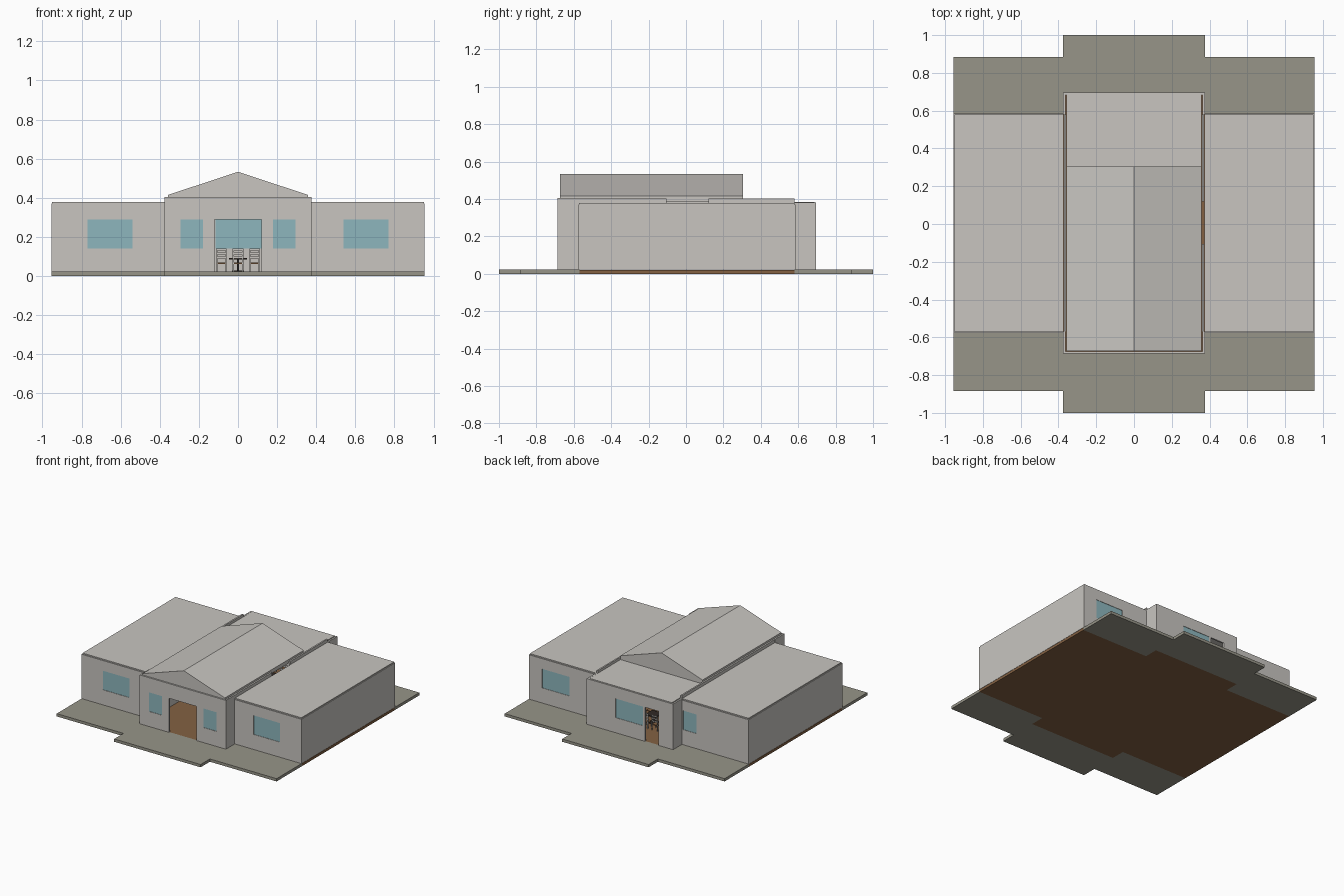
import bpy, bmesh
from mathutils import Vector

cube = bpy.data.objects.get("Cube")
if cube:
    bpy.data.objects.remove(cube, do_unlink=True)


def material(name, colour):
    m = bpy.data.materials.new(name)
    m.use_nodes = True
    m.diffuse_color = (*colour, 1)
    bsdf = m.node_tree.nodes["Principled BSDF"]
    bsdf.inputs["Base Color"].default_value = (*colour, 1)
    bsdf.inputs["Roughness"].default_value = 0.8
    return m


PLASTER = material("plaster", (0.58, 0.56, 0.53))
PAVING = material("paving", (0.31, 0.30, 0.25))
GLASS = material("window glass", (0.27, 0.47, 0.51))
WOOD = material("wood floor", (0.23, 0.12, 0.055))
DARK = material("dark table", (0.03, 0.022, 0.018))
T = 0.012  # wall thickness
FLOOR = 0.022
SILL, HEAD = 0.14, 0.29


def finish(name, bm, mat):
    bmesh.ops.recalc_face_normals(bm, faces=bm.faces)
    mesh = bpy.data.meshes.new(name)
    bm.to_mesh(mesh)
    bm.free()
    mesh.materials.append(mat)
    ob = bpy.data.objects.new(name, mesh)
    bpy.context.collection.objects.link(ob)
    return ob


def add_box(bm, lo, hi):
    lo, hi = Vector(lo), Vector(hi)
    verts = bmesh.ops.create_cube(bm, size=1)["verts"]
    for v in verts:
        v.co = (lo + hi) / 2 + v.co * (hi - lo)


def box(name, lo, hi, mat):
    bm = bmesh.new()
    add_box(bm, lo, hi)
    return finish(name, bm, mat)


def prism(name, outline, to_3d, depth, mat):
    """Extrude a flat outline along a vector."""
    bm = bmesh.new()
    face = bm.faces.new([bm.verts.new(to_3d(a, b)) for a, b in outline])
    new = bmesh.ops.extrude_face_region(bm, geom=[face])["geom"]
    bmesh.ops.translate(bm, vec=depth,
                        verts=[g for g in new if isinstance(g, bmesh.types.BMVert)])
    return finish(name, bm, mat)


def wall(name, axis, pos, start, end, top, windows=(), doors=()):
    """Wall along x or y with cut openings; windows get a thin pane."""
    holes = [(a, b, SILL, HEAD) for a, b in windows] + list(doors)
    us = sorted({start, end, *(u for h in holes for u in h[:2])})
    zs = sorted({FLOOR, top, *(z for h in holes for z in h[2:])})

    def place(u, z):
        return (u, pos, z) if axis == "x" else (pos, u, z)

    bm = bmesh.new()
    grid = {(u, z): bm.verts.new(place(u, z)) for u in us for z in zs}
    for u0, u1 in zip(us, us[1:]):
        for z0, z1 in zip(zs, zs[1:]):
            u, z = (u0 + u1) / 2, (z0 + z1) / 2
            if not any(a < u < b and c < z < d for a, b, c, d in holes):
                bm.faces.new([grid[k] for k in ((u0, z0), (u1, z0), (u1, z1), (u0, z1))])
    bmesh.ops.delete(bm, geom=[v for v in bm.verts if not v.link_faces], context="VERTS")
    ob = finish(name, bm, PLASTER)
    solid = ob.modifiers.new("thickness", "SOLIDIFY")
    solid.thickness, solid.offset = T, 0
    for i, (a, b) in enumerate(windows):
        box(f"{name}_pane_{i + 1}", (a, pos - 0.003, SILL), (b, pos + 0.003, HEAD), GLASS)


# Plan dimensions
MID, SIDE = 0.369, 0.949
MID_F, MID_B, WING_F, WING_B = -0.68, 0.69, -0.57, 0.58
MID_TOP, REAR_TOP, WING_TOP = 0.405, 0.38, 0.37


def cross(mid, side, y_mid, y_side):
    """Right half of a stepped cross-shaped plan, mirrored to the left."""
    half = [(mid, y_mid[0]), (mid, y_side[0]), (side, y_side[0]),
            (side, y_side[1]), (mid, y_side[1]), (mid, y_mid[1])]
    return half + [(-x, y) for x, y in reversed(half)]


# Floor under the building
prism("floor", cross(MID + T / 2, SIDE + T / 2, (MID_F, MID_B), (WING_F, WING_B)),
      lambda x, y: (x, y, 0), (0, 0, FLOOR - 0.002), WOOD)

# Stepped terraces in front and behind
for label, s, inner_mid, inner_wing in (("front", -1, MID_F, WING_F), ("back", 1, MID_B, WING_B)):
    edge = [(MID + T / 2, inner_mid), (MID + T / 2, inner_wing), (SIDE + T / 2, inner_wing),
            (SIDE + T / 2, s * 0.885), (MID + T / 2, s * 0.885), (MID + T / 2, s)]
    prism(f"{label}_terrace", edge + [(-x, y) for x, y in reversed(edge)],
          lambda x, y: (x, y, 0), (0, 0, FLOOR), PAVING)

# Central hall walls
wall("hall_front_wall", "x", MID_F, -MID - T / 2, MID + T / 2, MID_TOP,
     windows=[(-0.295, -0.18), (0.18, 0.295)], doors=[(-0.12, 0.12, FLOOR, HEAD)])
wall("hall_back_wall", "x", MID_B, -MID - T / 2, MID + T / 2, REAR_TOP,
     windows=[(-0.115, 0.125)], doors=[(-0.25, -0.13, FLOOR, HEAD)])
for label, s in (("left", 1), ("right", -1)):
    gap = [(-0.105, 0.12, FLOOR, 0.402)] if s > 0 else []
    wall(f"hall_{label}_front_return", "y", s * MID, MID_F, WING_F, MID_TOP)
    wall(f"hall_{label}_wall", "y", s * (MID - 0.004), WING_F, WING_B, 0.402, doors=gap)
    wall(f"hall_{label}_back_return", "y", s * MID, WING_B, MID_B, REAR_TOP)

    # Wing walls and flat roof
    wall(f"{label}_wing_side", "y", s * SIDE, WING_F, WING_B, WING_TOP)
    span = sorted((s * (MID + T / 2), s * (SIDE + T / 2)))
    front_window = sorted((s * 0.54, s * 0.77))
    back_window = (0.60, 0.84) if s > 0 else (-0.50, -0.385)
    wall(f"{label}_wing_front", "x", WING_F, *span, WING_TOP, windows=[front_window])
    wall(f"{label}_wing_back", "x", WING_B, *span, WING_TOP, windows=[back_window])
    x0, x1 = sorted((s * 0.373, s * 0.95))
    box(f"{label}_wing_roof", (x0, WING_F - 0.001, 0.362), (x1, WING_B + 0.001, 0.379), PLASTER)

# Flat roof over the rear of the hall
box("rear_flat_roof", (-0.358, 0.29, 0.365), (0.358, MID_B - 0.004, 0.383), PLASTER)

# Gable roof over the front of the hall
prism("gable_roof", [(-0.357, 0.385), (0.357, 0.385), (0.357, 0.415), (0, 0.533), (-0.357, 0.415)],
      lambda x, z: (x, -0.673, z), (0, 0.978, 0), PLASTER)


# Dining furniture inside the hall
TABLE_Y = 0.4
box("table_top", (-0.045, TABLE_Y - 0.045, 0.085), (0.045, TABLE_Y + 0.045, 0.092), DARK)
box("table_post", (-0.006, TABLE_Y - 0.006, FLOOR), (0.006, TABLE_Y + 0.006, 0.085), DARK)
box("table_foot", (-0.03, TABLE_Y - 0.03, FLOOR), (0.03, TABLE_Y + 0.03, 0.028), DARK)


def chair(name, x, y, face):
    """Four-legged chair whose back stands on the side away from face."""
    r = 0.024
    bm = bmesh.new()
    for sx in (-1, 1):
        for sy in (-1, 1):
            cx, cy = x + sx * r, y + sy * r
            top = 0.14 if sy != face else 0.065
            add_box(bm, (cx - 0.003, cy - 0.003, FLOOR), (cx + 0.003, cy + 0.003, top))
    back = y - face * r
    for z in (0.09, 0.11, 0.13):
        add_box(bm, (x - r, back - 0.002, z), (x + r, back + 0.002, z + 0.01))
    finish(f"{name}_frame", bm, PLASTER)
    box(f"{name}_seat", (x - r, y - r, 0.062), (x + r, y + r, 0.069), WOOD)


for i, x in enumerate((-0.085, 0.0, 0.085)):
    chair(f"front_chair_{i + 1}", x, TABLE_Y - 0.085, 1)
    chair(f"back_chair_{i + 1}", x, TABLE_Y + 0.085, -1)
